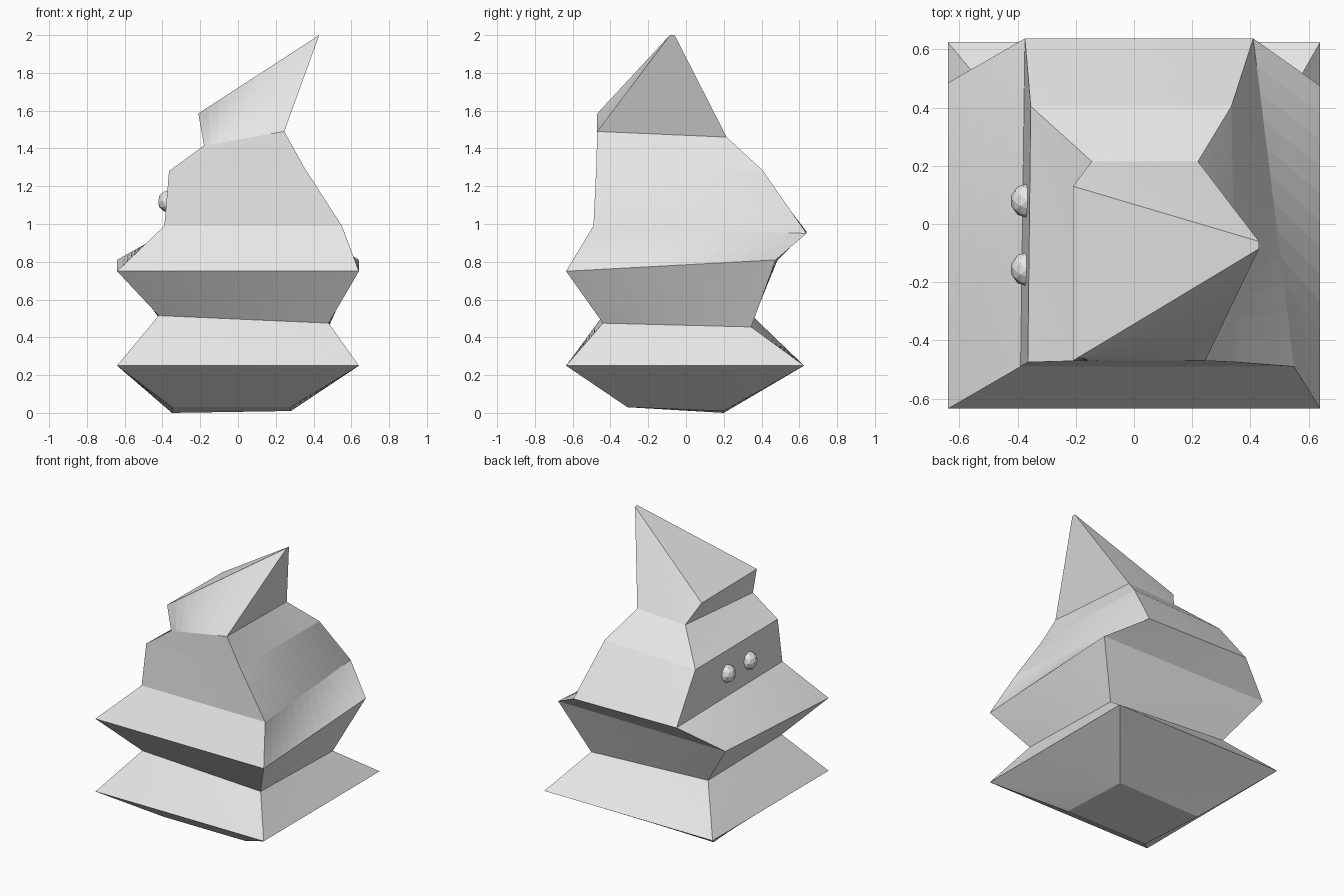
import bpy, bmesh

cube = bpy.data.objects.get("Cube")
if cube:
    bpy.data.objects.remove(cube, do_unlink=True)

grey = bpy.data.materials.new("pale_grey")
grey.use_nodes = True
colour = (0.8, 0.8, 0.8, 1)
grey.diffuse_color = colour
grey.node_tree.nodes["Principled BSDF"].inputs["Base Color"].default_value = colour


def finish(bm, name):
    """Turn a bmesh into a flat-shaded, coloured object."""
    bmesh.ops.recalc_face_normals(bm, faces=bm.faces)
    mesh = bpy.data.meshes.new(name)
    bm.to_mesh(mesh)
    bm.free()
    mesh.materials.append(grey)
    obj = bpy.data.objects.new(name, mesh)
    bpy.context.collection.objects.link(obj)
    return obj


# Four-cornered sections from base to tip: front -x, front +x, back +x, back -x
sections = [
    [(-.35, -.31, .03), (.28, -.31, .03), (.28, .2, .01), (-.35, .2, 0)],
    [(-.64, -.635, .25), (.64, -.635, .25), (.64, .625, .25), (-.64, .625, .25)],
    [(-.42, -.44, .515), (.48, -.44, .475), (.48, .345, .455), (-.42, .36, .505)],
    [(-.64, -.635, .75), (.64, -.635, .75), (.64, .475, .81), (-.64, .485, .81)],
    [(-.39, -.49, .99), (.55, -.49, .99), (.41, .638, .95), (-.375, .638, .96)],
    [(-.365, -.475, 1.28), (.35, -.475, 1.3), (.335, .405, 1.285), (-.355, .405, 1.265)],
    [(-.18, -.47, 1.415), (.245, -.47, 1.49), (.22, .215, 1.46), (-.145, .215, 1.445)],
    [(-.21, -.47, 1.585), (.43, -.085, 2), (.43, -.06, 2), (-.21, .13, 1.58)],
]

# Twisted, stacked body with a leaning pointed tip
bm = bmesh.new()
rings = [[bm.verts.new(p) for p in ring] for ring in sections]
for low, high in zip(rings, rings[1:]):
    for i in range(4):
        j = (i + 1) % 4
        bm.faces.new((low[i], low[j], high[j], high[i]))
bm.faces.new(rings[0][::-1])
bm.faces.new(rings[-1])
# Fine cuts turn each warped panel into a gentle ruled surface
bmesh.ops.subdivide_edges(bm, edges=bm.edges[:], cuts=11, use_grid_fill=True)
finish(bm, "stacked_body")

# Pair of faceted eyes on the -x side
for name, y in (("left_eye", -.155), ("right_eye", .08)):
    bm = bmesh.new()
    bmesh.ops.create_icosphere(bm, subdivisions=2, radius=.06)
    eye = finish(bm, name)
    eye.location = (-.365, y, 1.12)
